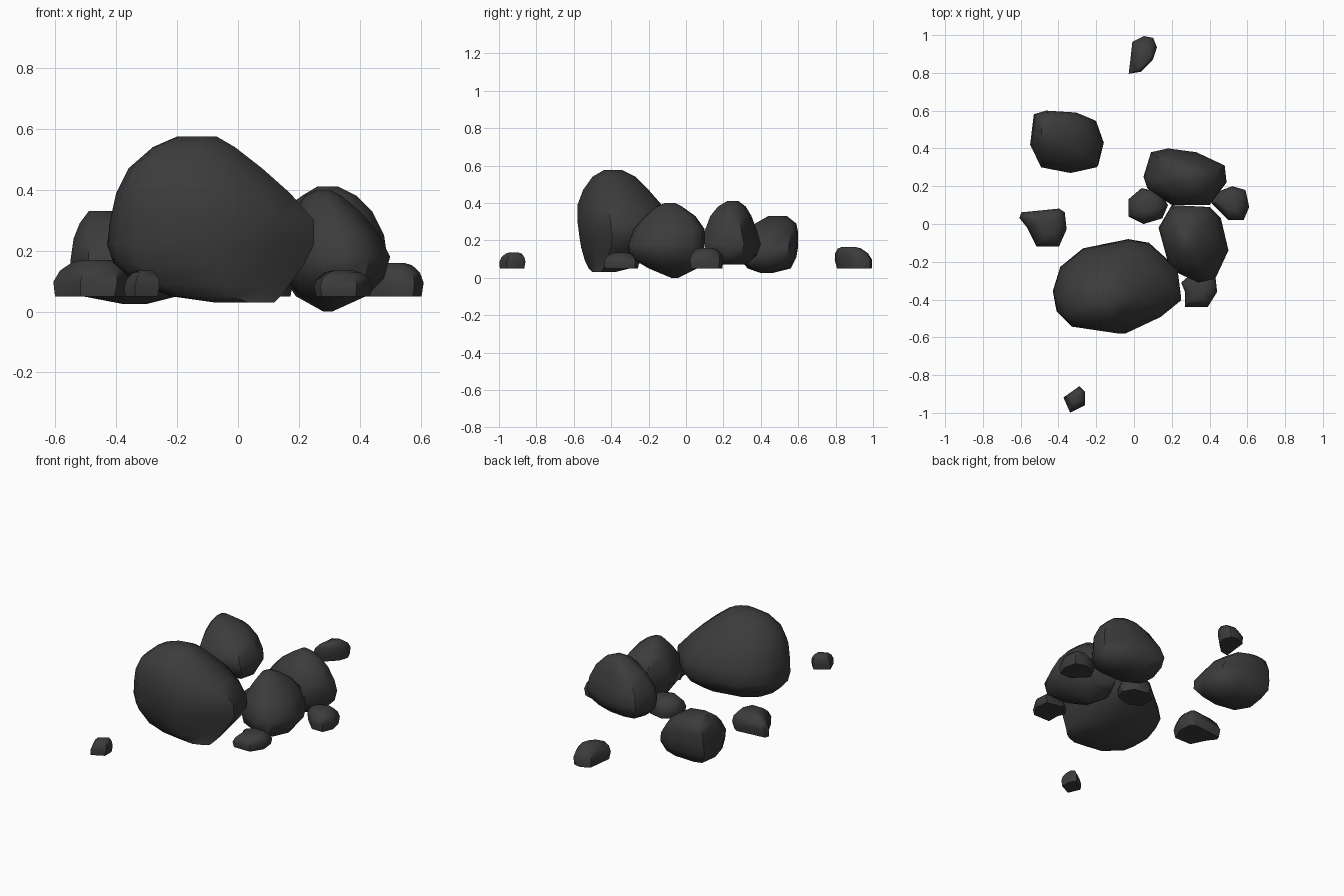
import bpy
import bmesh
import math
from mathutils import Vector

default_cube = bpy.data.objects.get("Cube")
if default_cube:
    bpy.data.objects.remove(default_cube, do_unlink=True)

# Dark stone material
stone = bpy.data.materials.new("dark_stone")
stone.use_nodes = True
stone_colour = (0.045, 0.045, 0.045, 1.0)
stone.diffuse_color = stone_colour
shader = stone.node_tree.nodes["Principled BSDF"]
shader.inputs["Base Color"].default_value = stone_colour
shader.inputs["Roughness"].default_value = 0.9

UNIT = 0.01  # all plans and levels are in hundredths


def bounds(plan):
    xs, ys = zip(*plan)
    return min(xs), max(xs), min(ys), max(ys)


def make_rock(name, plan, levels, smooth_angle=50):
    """Loft a plan outline through levels of (z, x_min, x_max, y_min, y_max)."""
    px0, px1, py0, py1 = bounds(plan)
    centre = Vector(((px0 + px1) / 2, (py0 + py1) / 2, levels[0][0])) * UNIT
    bm = bmesh.new()
    rings = []
    for z, x0, x1, y0, y1 in levels:
        ring = []
        for x, y in plan:
            u = (x - px0) / (px1 - px0)
            v = (y - py0) / (py1 - py0)
            point = Vector((x0 + u * (x1 - x0), y0 + v * (y1 - y0), z))
            ring.append(bm.verts.new(point * UNIT - centre))
        rings.append(ring)

    # Walls between neighbouring rings, then flat caps
    count = len(plan)
    for lower, upper in zip(rings, rings[1:]):
        for i in range(count):
            j = (i + 1) % count
            bm.faces.new((lower[i], lower[j], upper[j], upper[i]))
    bm.faces.new(rings[0])
    bm.faces.new(rings[-1])
    bmesh.ops.recalc_face_normals(bm, faces=bm.faces)

    mesh = bpy.data.meshes.new(name)
    bm.to_mesh(mesh)
    bm.free()
    mesh.materials.append(stone)
    rock = bpy.data.objects.new(name, mesh)
    rock.location = centre
    bpy.context.collection.objects.link(rock)
    bpy.ops.object.select_all(action="DESELECT")
    rock.select_set(True)
    bpy.context.view_layer.objects.active = rock
    bpy.ops.object.shade_smooth_by_angle(angle=math.radians(smooth_angle))
    return rock


def make_fragment(name, plan, bottom, top, lean=(0, 0)):
    """Small flat-bottomed stone with a rounded top that leans sideways."""
    x0, x1, y0, y1 = bounds(plan)
    cx, cy = (x0 + x1) / 2, (y0 + y1) / 2
    levels = []
    for height, scale in ((0, 0.93), (0.4, 1), (0.7, 0.88), (0.93, 0.62), (1, 0.35)):
        hx, hy = (x1 - x0) / 2 * scale, (y1 - y0) / 2 * scale
        mx, my = cx + lean[0] * height ** 2, cy + lean[1] * height ** 2
        levels.append((bottom + (top - bottom) * height,
                       mx - hx, mx + hx, my - hy, my + hy))
    return make_rock(name, plan, levels)


# Large boulder at the front
make_rock(
    "large_boulder",
    [(-43, -36), (-41, -47), (-34, -54), (-5, -58), (14, -49), (25, -40),
     (23, -24), (8, -10), (-3, -8), (-27, -13), (-39, -23)],
    [(3, -8, 12, -50, -38), (5, -22, 14, -52, -30), (9, -33, 17, -54, -22),
     (16, -41, 22, -56, -12), (22, -43, 25, -57, -8), (30, -42, 25, -58, -9),
     (39, -40, 17, -58, -13), (47, -36, 8, -55, -20), (54, -28, -1, -50, -27),
     (57.5, -20, -7, -44, -34)])

# Middle boulder on the left flank
make_rock(
    "middle_boulder",
    [(13, -2), (19, -24), (34, -31), (43, -29), (50, -14), (46, 3), (40, 9),
     (20, 10)],
    [(0, 28, 31, -8, -4), (5, 19, 42, -20, 6), (11, 15, 48, -30, 9),
     (18, 13, 50, -31, 10), (26, 14, 46, -28, 10), (33, 18, 40, -22, 5),
     (38, 22, 34, -16, -2), (40, 26, 30, -11, -6)])

# Rear boulder
make_rock(
    "rear_boulder",
    [(5, 25), (7, 19), (20, 10), (40, 10), (49, 22), (48, 31), (33, 38),
     (18, 40), (9, 38)],
    [(7, 12, 43, 16, 32), (12, 6, 48, 11, 38), (18, 5, 49, 10, 40),
     (25, 7, 48, 10, 38), (33, 14, 44, 13, 35), (38, 21, 39, 17, 32),
     (41, 26, 33, 22, 28)])

# Side boulder standing apart, its crest leaning outwards
make_rock(
    "side_boulder",
    [(-55, 42), (-49, 30), (-33, 27), (-19, 30), (-16, 43), (-20, 55),
     (-30, 59), (-46, 60), (-53, 58)],
    [(2.5, -38, -30, 40, 46), (5, -51, -20, 33, 56), (11, -55, -16, 28, 59),
     (17, -55, -17, 27, 60), (24, -54, -22, 32, 60), (29, -52, -29, 37, 59),
     (33, -49, -41, 44, 54)])

# Small stones tucked around the boulders
make_fragment(
    "side_stone",
    [(-61, 3), (-57, -2), (-52, -12), (-40, -12), (-36, -3), (-37, 6),
     (-40, 8), (-60, 6)], 5, 17, lean=(2, 1))
make_fragment(
    "inner_stone",
    [(-3, 4), (5, 0), (15, 3), (18, 10), (14, 17), (4, 19), (-3, 13)], 5, 16)
make_fragment(
    "outer_stone",
    [(41, 11), (50, 2), (58, 2), (61, 9), (59, 18), (52, 20), (44, 17)], 5, 16)
make_fragment(
    "corner_stone",
    [(25, -31), (27, -36), (27, -44), (39, -44), (44, -36), (43, -27),
     (32, -25)], 5, 13.5)

# Loose fragments at both ends
make_fragment(
    "front_fragment",
    [(-37.5, -92), (-34, -100), (-26, -96), (-26, -89), (-29, -86)],
    5, 13.5, lean=(1, 1))
make_fragment(
    "rear_fragment",
    [(-3, 80), (3, 81), (10, 88), (12, 94), (10, 99), (5, 100), (-1, 97),
     (-2, 88)], 5, 16.5, lean=(1, -3))
